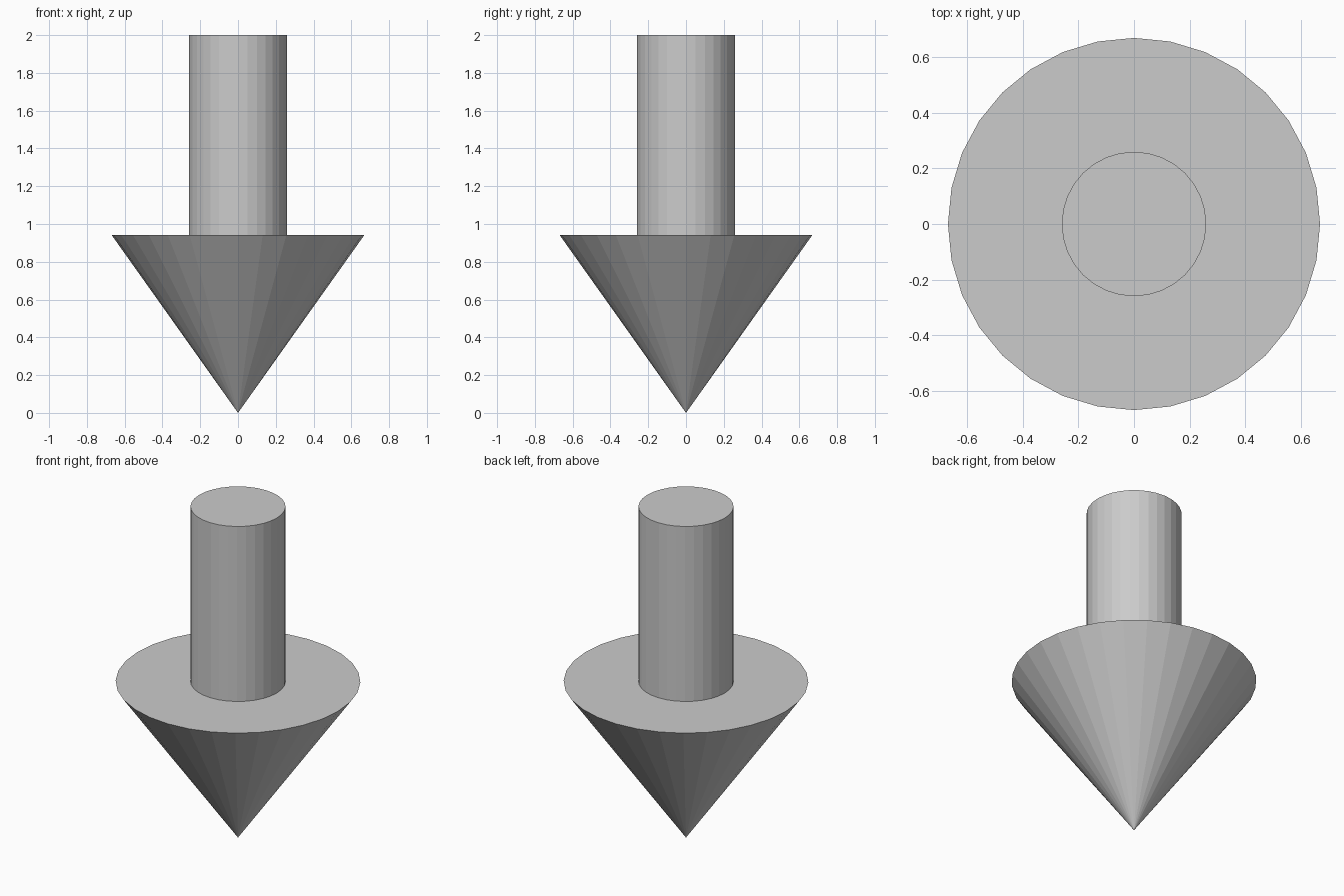
import bpy

if "Cube" in bpy.data.objects:
    bpy.data.objects.remove(bpy.data.objects["Cube"])

SIDES = 32
HEAD_TOP = 0.943
TOP = 2.0

# Arrow head: cone pointing down, tip on the ground
bpy.ops.mesh.primitive_cone_add(vertices=SIDES, radius1=0.0, radius2=0.67,
                                depth=HEAD_TOP, location=(0, 0, HEAD_TOP / 2))
bpy.context.object.name = "arrow_head"

# Shaft: cylinder standing on the flat of the head
bpy.ops.mesh.primitive_cylinder_add(vertices=SIDES, radius=0.26, depth=TOP - HEAD_TOP,
                                    location=(0, 0, (TOP + HEAD_TOP) / 2))
bpy.context.object.name = "arrow_shaft"
